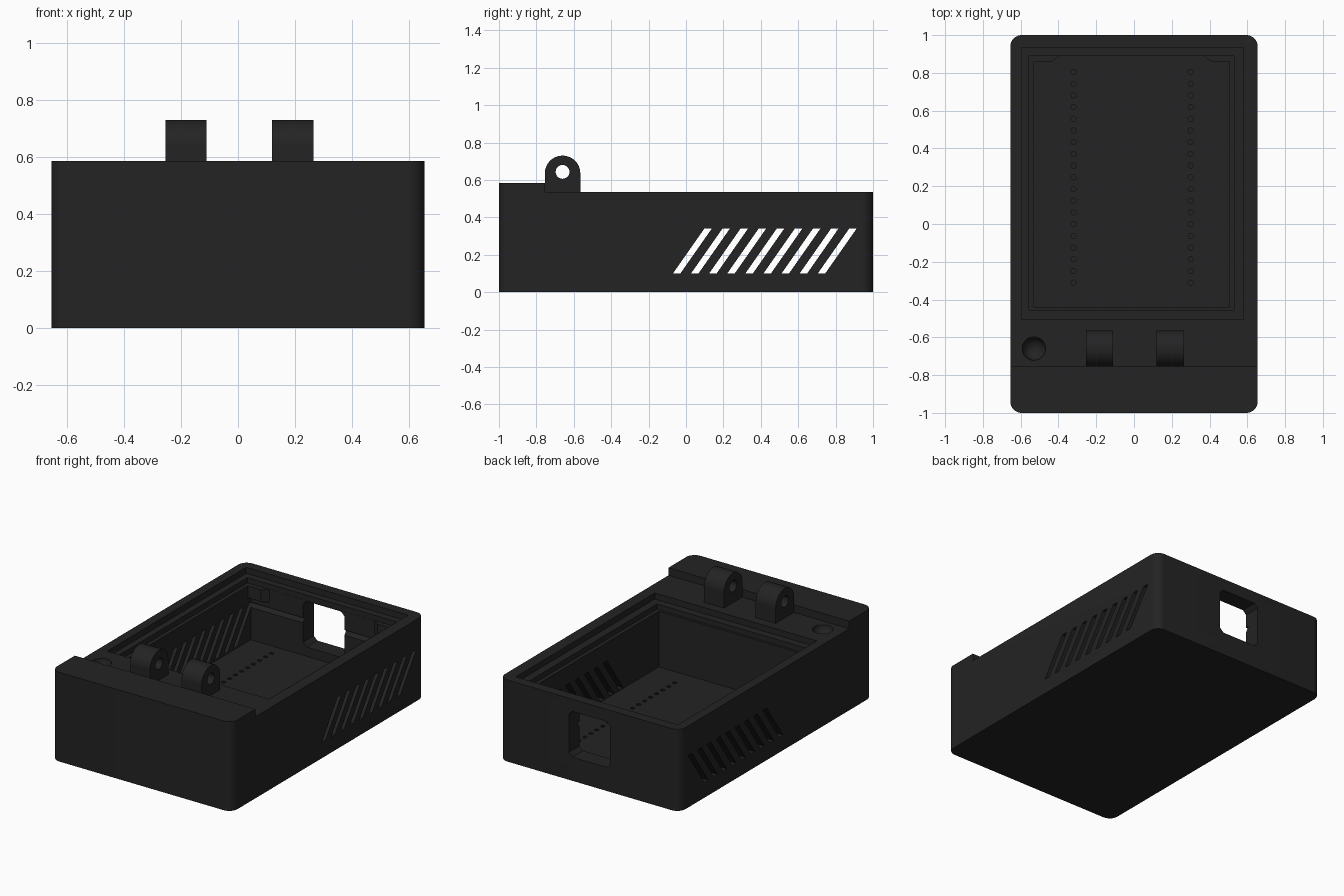
import bpy, bmesh, math

if "Cube" in bpy.data.objects:
    bpy.data.objects.remove(bpy.data.objects["Cube"])

mat = bpy.data.materials.new("charcoal_plastic")
mat.diffuse_color = (0.017, 0.017, 0.017, 1)
mat.use_nodes = True
mat.node_tree.nodes["Principled BSDF"].inputs["Base Color"].default_value = mat.diffuse_color


def prism(bm, pts, vec):
    """Extrude a flat 3D outline along vec into a closed solid."""
    face = bm.faces.new([bm.verts.new(p) for p in pts])
    top = bmesh.ops.extrude_face_region(bm, geom=[face])
    verts = [v for v in top["geom"] if isinstance(v, bmesh.types.BMVert)]
    bmesh.ops.translate(bm, verts=verts, vec=vec)
    bmesh.ops.recalc_face_normals(bm, faces=bm.faces)


def box(bm, x0, x1, y0, y1, z0, z1):
    prism(bm, [(x0, y0, z0), (x1, y0, z0), (x1, y1, z0), (x0, y1, z0)], (0, 0, z1 - z0))


def make(name, build):
    mesh = bpy.data.meshes.new(name)
    bm = bmesh.new()
    build(bm)
    bm.to_mesh(mesh)
    bm.free()
    ob = bpy.data.objects.new(name, mesh)
    bpy.context.collection.objects.link(ob)
    mesh.materials.append(mat)
    return ob


def cut(target, name, build):
    """Subtract a temporary solid from the target."""
    cutter = make(name, build)
    cutter.hide_render = True
    mod = target.modifiers.new(name, 'BOOLEAN')
    mod.operation = 'DIFFERENCE'
    mod.solver = 'EXACT'
    mod.object = cutter
    bpy.context.view_layer.objects.active = target
    bpy.ops.object.modifier_apply(modifier=name)
    bpy.data.objects.remove(cutter)


def smooth(ob):
    bpy.ops.object.select_all(action='DESELECT')
    ob.select_set(True)
    bpy.context.view_layer.objects.active = ob
    bpy.ops.object.shade_smooth_by_angle(angle=math.radians(30))


# Enclosure body with rounded vertical corners
W, L, R, TOP, LEDGE = 0.655, 1.0, 0.06, 0.535, 0.585


def body_solid(bm):
    pts = []
    for i, (sx, sy) in enumerate([(1, 1), (-1, 1), (-1, -1), (1, -1)]):
        for k in range(9):
            a = math.pi / 2 * (i + k / 8)
            pts.append((sx * (W - R) + R * math.cos(a), sy * (L - R) + R * math.sin(a), 0))
    prism(bm, pts, (0, 0, LEDGE))


body = make("enclosure_body", body_solid)

# Lower deck behind the raised front ledge
cut(body, "deck_cut", lambda bm: box(bm, -1, 1, -0.755, 1.2, TOP, 1))
# Stepped opening: lid recess, inner rim, cavity
cut(body, "lid_recess", lambda bm: box(bm, -0.595, 0.58, -0.505, 0.935, 0.495, 1))
cut(body, "inner_rim", lambda bm: box(bm, -0.555, 0.53, -0.455, 0.89, 0.46, 1))
cut(body, "cavity", lambda bm: box(bm, -0.53, 0.505, -0.44, 0.889, 0.095, 1))


# Slanted vents through both side walls
def vents(bm):
    for i in range(9):
        y = -0.07 + i * 0.0968
        prism(bm, [(-1, y, 0.1), (-1, y + 0.04, 0.1),
                   (-1, y + 0.208, 0.34), (-1, y + 0.168, 0.34)], (2, 0, 0))


cut(body, "vents", vents)


# Port window in the back wall, with clipped corners
def port(bm):
    x, z0, z1, c = 0.15, 0.155, 0.455, 0.025
    prism(bm, [(-x + c, 0.8, z0), (x - c, 0.8, z0), (x, 0.8, z0 + c), (x, 0.8, z1 - c),
               (x - c, 0.8, z1), (-x + c, 0.8, z1), (-x, 0.8, z1 - c), (-x, 0.8, z0 + c)],
          (0, 0.4, 0))


cut(body, "port_window", port)


# Two rows of pin holes in the floor
def pins(bm):
    for x in (-0.32, 0.30):
        for i in range(19):
            y = 0.805 - i * 0.062
            prism(bm, [(x + 0.014 * math.cos(k * math.pi / 4), y + 0.014 * math.sin(k * math.pi / 4), 0.06)
                       for k in range(8)], (0, 0, 0.1))


cut(body, "pin_holes", pins)


# Round dimple on the deck
def dimple(bm):
    bmesh.ops.create_uvsphere(bm, u_segments=32, v_segments=16, radius=0.062)
    bmesh.ops.translate(bm, verts=bm.verts, vec=(-0.53, -0.66, TOP))


cut(body, "dimple", dimple)
smooth(body)

# Hinge lugs: arched blocks with a pin bore
for name, x0 in (("hinge_lug_left", -0.255), ("hinge_lug_right", 0.12)):
    def lug_solid(bm):
        arc = [(x0, -0.66 + 0.095 * math.cos(math.pi * k / 24), 0.635 + 0.095 * math.sin(math.pi * k / 24))
               for k in range(25)]
        prism(bm, arc + [(x0, -0.755, 0.53), (x0, -0.565, 0.53)], (0.145, 0, 0))

    def bore(bm):
        prism(bm, [(x0 - 0.1, -0.66 + 0.037 * math.cos(math.pi * k / 12),
                    0.643 + 0.037 * math.sin(math.pi * k / 12)) for k in range(24)], (0.4, 0, 0))

    lug = make(name, lug_solid)
    cut(lug, "bore", bore)
    smooth(lug)

# Wedge supports in the two back corners of the cavity
for name, x, s in (("corner_support_left", -0.535, 1), ("corner_support_right", 0.51, -1)):
    make(name, lambda bm: prism(bm, [(x, 0.895, 0.38), (x + s * 0.15, 0.895, 0.38),
                                     (x + s * 0.1, 0.86, 0.38), (x, 0.86, 0.38)], (0, 0, 0.08)))
